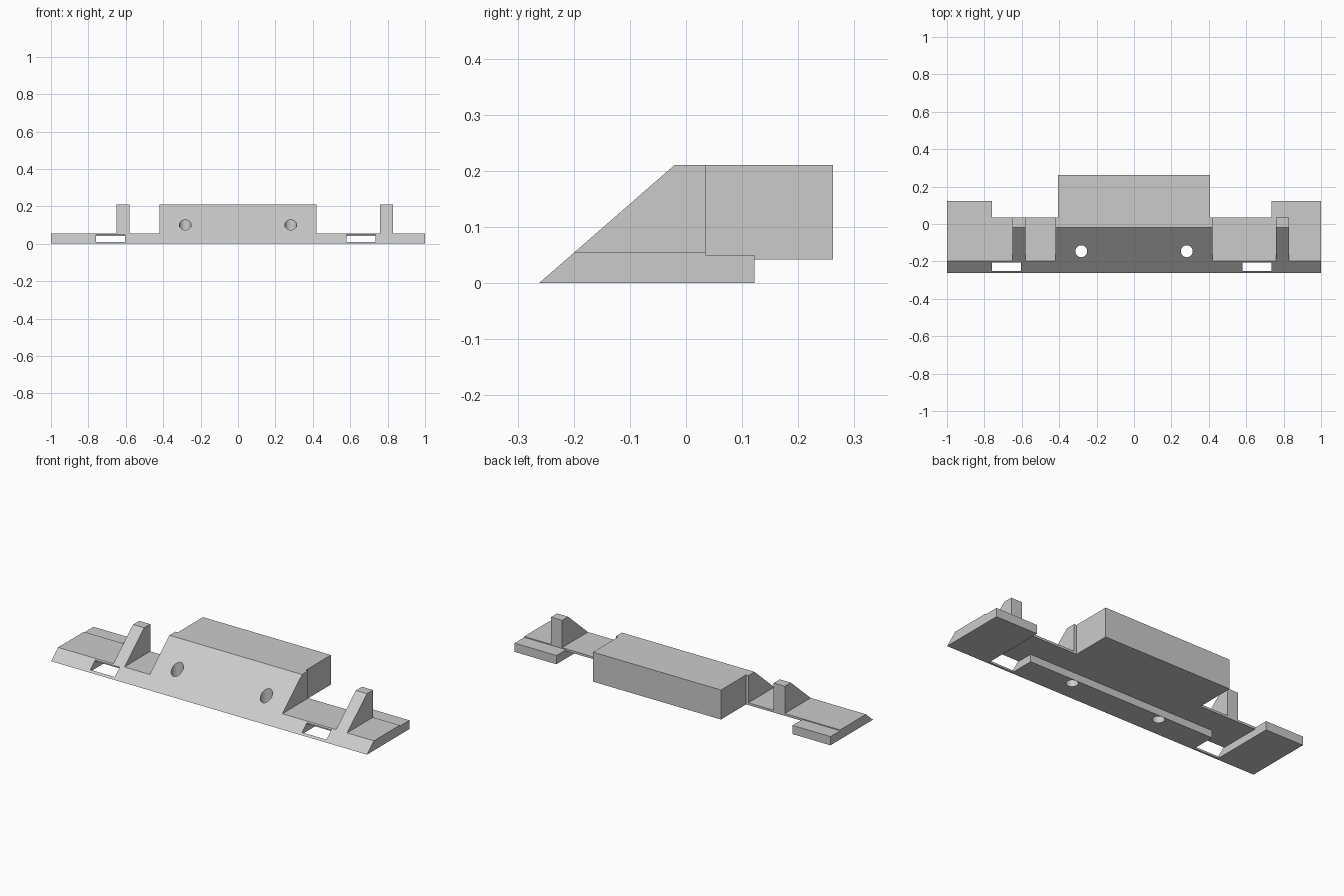
import bpy
import bmesh

cube = bpy.data.objects.get("Cube")
if cube:
    bpy.data.objects.remove(cube, do_unlink=True)

grey = bpy.data.materials.new("light_grey")
grey.use_nodes = True
colour = (0.6, 0.6, 0.6, 1)
grey.diffuse_color = colour
grey.node_tree.nodes["Principled BSDF"].inputs["Base Color"].default_value = colour


def make_object(name, bm):
    bmesh.ops.recalc_face_normals(bm, faces=bm.faces)
    mesh = bpy.data.meshes.new(name)
    bm.to_mesh(mesh)
    bm.free()
    mesh.materials.append(grey)
    obj = bpy.data.objects.new(name, mesh)
    bpy.context.collection.objects.link(obj)
    return obj


def prism(name, x0, x1, profile):
    """Extrude a (y, z) profile along x."""
    bm = bmesh.new()
    face = bm.faces.new([bm.verts.new((x0, y, z)) for y, z in profile])
    result = bmesh.ops.extrude_face_region(bm, geom=[face])
    verts = [v for v in result["geom"] if isinstance(v, bmesh.types.BMVert)]
    bmesh.ops.translate(bm, verts=verts, vec=(x1 - x0, 0, 0))
    return make_object(name, bm)


def box(name, x0, x1, y0, y1, z0, z1):
    return prism(name, x0, x1, [(y0, z0), (y1, z0), (y1, z1), (y0, z1)])


def cut(target, cutter):
    cutter.hide_render = True
    mod = target.modifiers.new("cut", 'BOOLEAN')
    mod.operation = 'DIFFERENCE'
    mod.solver = 'EXACT'
    mod.object = cutter
    bpy.context.view_layer.objects.active = target
    bpy.ops.object.modifier_apply(modifier=mod.name)
    bpy.data.objects.remove(cutter, do_unlink=True)


BACK, TOP, FLOOR, RECESS = 0.035, 0.211, 0.055, 0.042
SLOTS = [(-0.76, -0.605), (0.58, 0.735)]

# Sloped bar carrying the base, the centre wedge and the two posts
body = prism("sloped_body", -1, 1,
             [(-0.262, 0), (BACK, 0), (BACK, TOP), (-0.02, TOP)])

# Clear the space between the wedge and posts down to the base plate
for x0, x1 in [(-1.1, -0.65), (-0.58, -0.42), (0.42, 0.76), (0.83, 1.1)]:
    cut(body, box("gap_cutter", x0, x1, -0.5, 0.2, FLOOR, 0.4))

# Underside recess, behind the front strip
cut(body, box("recess_cutter", SLOTS[0][0], SLOTS[1][1], -0.113, 0.2, -0.1, RECESS))

# Front slots that open into the recess
for x0, x1 in SLOTS:
    cut(body, prism("slot_cutter", x0, x1,
                    [(-0.25, -0.1), (-0.25, 0.1), (-0.205, 0.1),
                     (-0.205, RECESS), (-0.1, RECESS), (-0.1, -0.1)]))

# Vertical screw holes through the wedge
for x in (-0.282, 0.282):
    bm = bmesh.new()
    bmesh.ops.create_cone(bm, cap_ends=True, segments=32, radius1=0.032,
                          radius2=0.032, depth=1)
    bmesh.ops.translate(bm, verts=bm.verts, vec=(x, -0.146, 0))
    cut(body, make_object("hole_cutter", bm))

# Rear block and end pads
rear_block = box("rear_block", -0.405, 0.405, BACK, 0.262, RECESS, TOP)
right_pad = box("right_pad", -1, SLOTS[0][0], BACK, 0.122, 0, 0.05)
left_pad = box("left_pad", SLOTS[1][1], 1, BACK, 0.122, 0, 0.05)

# Keep hole walls smooth and all other edges crisp
bpy.ops.object.select_all(action='DESELECT')
body.select_set(True)
bpy.context.view_layer.objects.active = body
bpy.ops.object.shade_smooth_by_angle(angle=0.5)
